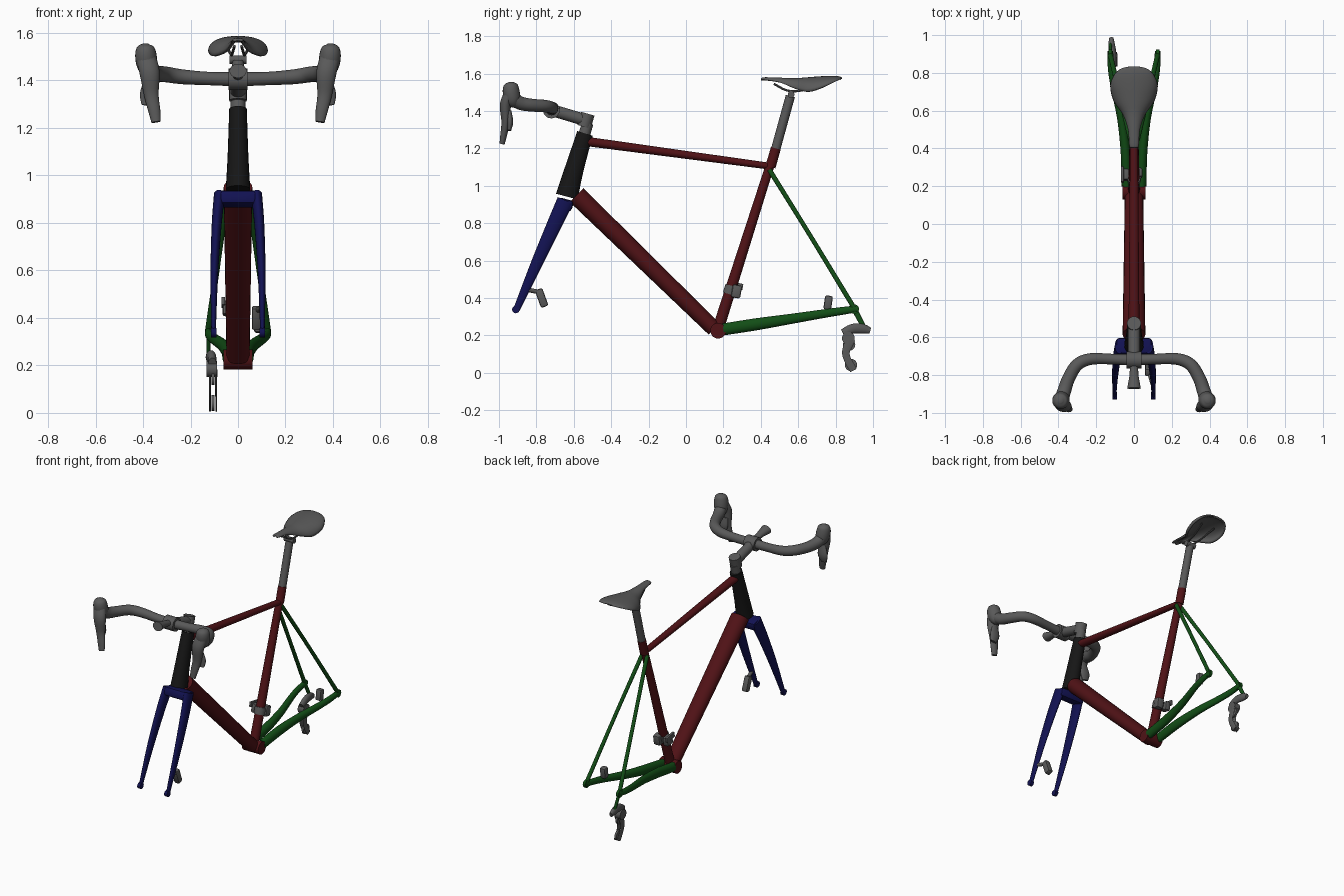
import bpy, bmesh, math
from mathutils import Vector, Matrix

if "Cube" in bpy.data.objects:
    bpy.data.objects.remove(bpy.data.objects["Cube"])


def material(name, rgb):
    m = bpy.data.materials.new(name)
    m.use_nodes = True
    m.diffuse_color = (*rgb, 1)
    m.node_tree.nodes["Principled BSDF"].inputs["Base Color"].default_value = (*rgb, 1)
    return m


RED = material("dark red", (0.08, 0.006, 0.008))
BLUE = material("dark blue", (0.006, 0.006, 0.085))
GREEN = material("dark green", (0.006, 0.075, 0.008))
BLACK = material("black", (0.008, 0.008, 0.008))
GREY = material("component grey", (0.1, 0.1, 0.1))


def finish(name, bm, mat, mirror=False):
    bmesh.ops.recalc_face_normals(bm, faces=bm.faces)
    mesh = bpy.data.meshes.new(name)
    bm.to_mesh(mesh)
    bm.free()
    ob = bpy.data.objects.new(name, mesh)
    bpy.context.collection.objects.link(ob)
    mesh.materials.append(mat)
    bpy.ops.object.select_all(action="DESELECT")
    ob.select_set(True)
    bpy.context.view_layer.objects.active = ob
    bpy.ops.object.shade_smooth_by_angle(angle=math.radians(40))
    if mirror:
        ob.modifiers.new("mirror", "MIRROR")
    return ob


def spline(rows, steps):
    """Catmull-Rom through rows of any length."""
    rows = [Vector(r) for r in rows]
    ext = [2 * rows[0] - rows[1]] + rows + [2 * rows[-1] - rows[-2]]
    out = []
    for a, b, c, d in zip(ext, ext[1:], ext[2:], ext[3:]):
        for i in range(steps):
            t = i / steps
            out.append(b + (c - a) * (t / 2) + (2 * a - 5 * b + 4 * c - d) * (t * t / 2)
                       + (3 * b - a - 3 * c + d) * (t ** 3 / 2))
    return out + [rows[-1]]


def tube(name, rows, mat, mirror=False, steps=6, flat=1.0, ref=(1, 0, 0), sides=20):
    """Rows are x, y, z, radius; flat scales the radius along ref."""
    rows = spline(rows, steps) if len(rows) > 2 else [Vector(r) for r in rows]
    pts = [Vector(r[:3]) for r in rows]
    bm = bmesh.new()
    rings = []
    for i, p in enumerate(pts):
        t = (pts[min(i + 1, len(pts) - 1)] - pts[max(i - 1, 0)]).normalized()
        v = t.cross(Vector(ref)).normalized()
        u = v.cross(t)
        ring = []
        for k in range(sides):
            a = math.tau * k / sides
            ring.append(bm.verts.new(p + (u * math.cos(a) * flat + v * math.sin(a)) * rows[i][3]))
        rings.append(ring)
    for r, s in zip(rings, rings[1:]):
        for k in range(sides):
            bm.faces.new((r[k], r[k - 1], s[k - 1], s[k]))
    bm.faces.new(rings[0])
    bm.faces.new(rings[-1])
    return finish(name, bm, mat, mirror)


def block(name, center, size, mat, tilt=0, bevel=0.01, mirror=False):
    """Rounded box, tilted about x in degrees."""
    bm = bmesh.new()
    bmesh.ops.create_cube(bm, size=1)
    bmesh.ops.scale(bm, vec=size, verts=bm.verts)
    bmesh.ops.bevel(bm, geom=bm.edges[:], offset=bevel, segments=2, affect="EDGES", profile=0.5)
    bmesh.ops.transform(bm, verts=bm.verts, matrix=Matrix.Translation(center)
                        @ Matrix.Rotation(math.radians(tilt), 4, "X"))
    return finish(name, bm, mat, mirror)


def axle(name, x, y, z, half, radius, mat, mirror=False):
    """Cylinder lying along x."""
    return tube(name, [(x - half, y, z, radius), (x + half, y, z, radius)], mat,
                mirror, ref=(0, 0, 1))


# Main frame
tube("head_tube", [(0, -0.637, 0.942, 0.06), (0, -0.6, 1.08, 0.051), (0, -0.54, 1.28, 0.043)],
     BLACK, flat=0.86)
tube("down_tube", [(0, -0.585, 0.95, 0.052), (0, 0.15, 0.235, 0.042)], RED, flat=1.16)
tube("top_tube", [(0, -0.54, 1.238, 0.025), (0, 0.445, 1.105, 0.018)], RED, flat=1.15)
tube("seat_tube", [(0, 0.17, 0.23, 0.031), (0, 0.475, 1.19, 0.023)], RED)
tube("seat_collar", [(0, 0.452, 1.1, 0.027), (0, 0.48, 1.2, 0.027)], RED)
axle("bottom_bracket", 0, 0.172, 0.225, 0.062, 0.042, RED)

# Rear triangle
tube("seat_stays", [(0.018, 0.446, 1.085, 0.013), (0.07, 0.66, 0.74, 0.012),
                    (0.126, 0.9, 0.345, 0.013)], GREEN, True)
tube("chain_stays", [(0.04, 0.2, 0.232, 0.032), (0.045, 0.38, 0.26, 0.032),
                     (0.068, 0.56, 0.288, 0.027), (0.106, 0.73, 0.315, 0.023),
                     (0.122, 0.83, 0.33, 0.021), (0.125, 0.915, 0.342, 0.018)],
     GREEN, True, flat=0.8)
axle("rear_dropouts", 0.126, 0.9, 0.34, 0.009, 0.025, GREEN, True)
tube("derailleur_hanger", [(-0.124, 0.9, 0.34, 0.015), (-0.124, 0.95, 0.245, 0.013)],
     GREEN, flat=0.6)

# Fork
block("fork_crown", (0, -0.65, 0.9), (0.19, 0.09, 0.06), BLUE, -15, 0.018)
tube("fork_legs", [(0.078, -0.645, 0.92, 0.045), (0.09, -0.705, 0.79, 0.04),
                   (0.1, -0.8, 0.58, 0.031), (0.103, -0.905, 0.34, 0.018)],
     BLUE, True, flat=0.52)
axle("fork_dropouts", 0.102, -0.91, 0.338, 0.011, 0.02, BLUE, True)

# Seat post and saddle
tube("seat_post", [(0, 0.478, 1.19, 0.025), (0, 0.558, 1.48, 0.025)], GREY)
axle("saddle_clamp", 0, 0.562, 1.488, 0.035, 0.018, GREY)
tube("saddle_rails", [(0.015, 0.47, 1.545, 0.006), (0.025, 0.54, 1.51, 0.006),
                      (0.03, 0.62, 1.51, 0.006), (0.05, 0.74, 1.55, 0.006)], GREY, True, sides=8)
stations = spline([(0.402, 0.012, 1.572, 0.008), (0.415, 0.025, 1.58, 0.014),
                   (0.5, 0.032, 1.578, 0.025), (0.58, 0.06, 1.575, 0.055),
                   (0.65, 0.108, 1.58, 0.077), (0.73, 0.126, 1.586, 0.06),
                   (0.79, 0.105, 1.588, 0.035), (0.822, 0.07, 1.584, 0.017),
                   (0.834, 0.025, 1.578, 0.006)], 4)
bm = bmesh.new()
grid = []
for y, half, top, drop in stations:
    grid.append([bm.verts.new((half * math.sin(k * math.pi / 16), y, top - drop * abs(k / 8) ** 1.8))
                 for k in range(-8, 9)])
for r, s in zip(grid, grid[1:]):
    for k in range(16):
        bm.faces.new((r[k], r[k + 1], s[k + 1], s[k]))
saddle = finish("saddle", bm, GREY)
shell = saddle.modifiers.new("shell", "SOLIDIFY")
shell.thickness = 0.014
shell.offset = -1

# Stem and handlebar
tube("steerer_spacers", [(0, -0.545, 1.27, 0.032), (0, -0.525, 1.335, 0.03)], GREY)
tube("stem_clamp", [(0, -0.545, 1.315, 0.037), (0, -0.525, 1.385, 0.037)], GREY)
tube("stem", [(0, -0.535, 1.35, 0.032), (0, -0.72, 1.405, 0.032)], GREY)
axle("bar_clamp", 0, -0.72, 1.405, 0.04, 0.045, GREY)
tube("computer_mount", [(0, -0.74, 1.415, 0.018), (0, -0.8, 1.43, 0.02), (0, -0.87, 1.44, 0.03)],
     GREY, flat=1.2)
tube("handlebar", [(0, -0.72, 1.405, 0.03), (0.12, -0.715, 1.408, 0.028),
                   (0.23, -0.715, 1.415, 0.031), (0.3, -0.745, 1.425, 0.033),
                   (0.345, -0.815, 1.43, 0.034), (0.368, -0.88, 1.44, 0.036),
                   (0.383, -0.925, 1.465, 0.038)], GREY, True, ref=(0, 0, 1))
# Brake hoods and levers
tube("brake_hoods", [(0.372, -0.9, 1.435, 0.025), (0.382, -0.925, 1.46, 0.042),
                     (0.388, -0.935, 1.505, 0.045), (0.39, -0.935, 1.54, 0.036),
                     (0.39, -0.935, 1.555, 0.012)], GREY, True)
tube("brake_levers", [(0.385, -0.945, 1.49, 0.03), (0.372, -0.965, 1.43, 0.03),
                      (0.365, -0.965, 1.34, 0.022), (0.352, -0.975, 1.27, 0.018),
                      (0.345, -0.983, 1.225, 0.014)], GREY, True, flat=1.4)
tube("shift_paddles", [(0.37, -0.945, 1.4, 0.012), (0.378, -0.94, 1.34, 0.016),
                       (0.385, -0.945, 1.295, 0.01)], GREY, True, flat=2.2)

# Brake calipers
block("front_caliper", (0.078, -0.772, 0.4), (0.04, 0.042, 0.1), GREY, 20)
tube("front_caliper_arm", [(0.1, -0.85, 0.445, 0.012), (0.08, -0.78, 0.43, 0.012)], GREY)
block("rear_caliper", (0.088, 0.76, 0.375), (0.04, 0.042, 0.075), GREY, -8)

# Front derailleur
tube("derailleur_band", [(0, 0.232, 0.42, 0.036), (0, 0.246, 0.465, 0.036)], GREY)
block("front_derailleur_body", (-0.045, 0.26, 0.44), (0.04, 0.06, 0.06), GREY, -10)
block("front_derailleur_cage", (-0.062, 0.262, 0.465), (0.016, 0.085, 0.035), GREY, -10, 0.004)
block("front_derailleur_link", (0.02, 0.27, 0.435), (0.05, 0.05, 0.07), GREY, -10)

# Rear derailleur
tube("rear_derailleur_arm", [(-0.12, 0.985, 0.225, 0.016), (-0.118, 0.945, 0.235, 0.026),
                             (-0.11, 0.89, 0.235, 0.026), (-0.108, 0.84, 0.21, 0.024)],
     GREY, flat=0.7)
axle("derailleur_pivot", -0.11, 0.868, 0.185, 0.022, 0.034, GREY)
for x in (-0.118, -0.092):
    tube("derailleur_cage_plate", [(x, 0.88, 0.18, 0.025), (x, 0.855, 0.1, 0.02),
                                   (x, 0.895, 0.012, 0.018)], GREY, flat=0.2)
for y, z in ((0.872, 0.15), (0.882, 0.042)):
    axle("pulley_wheel", -0.105, y, z, 0.007, 0.033, GREY)
